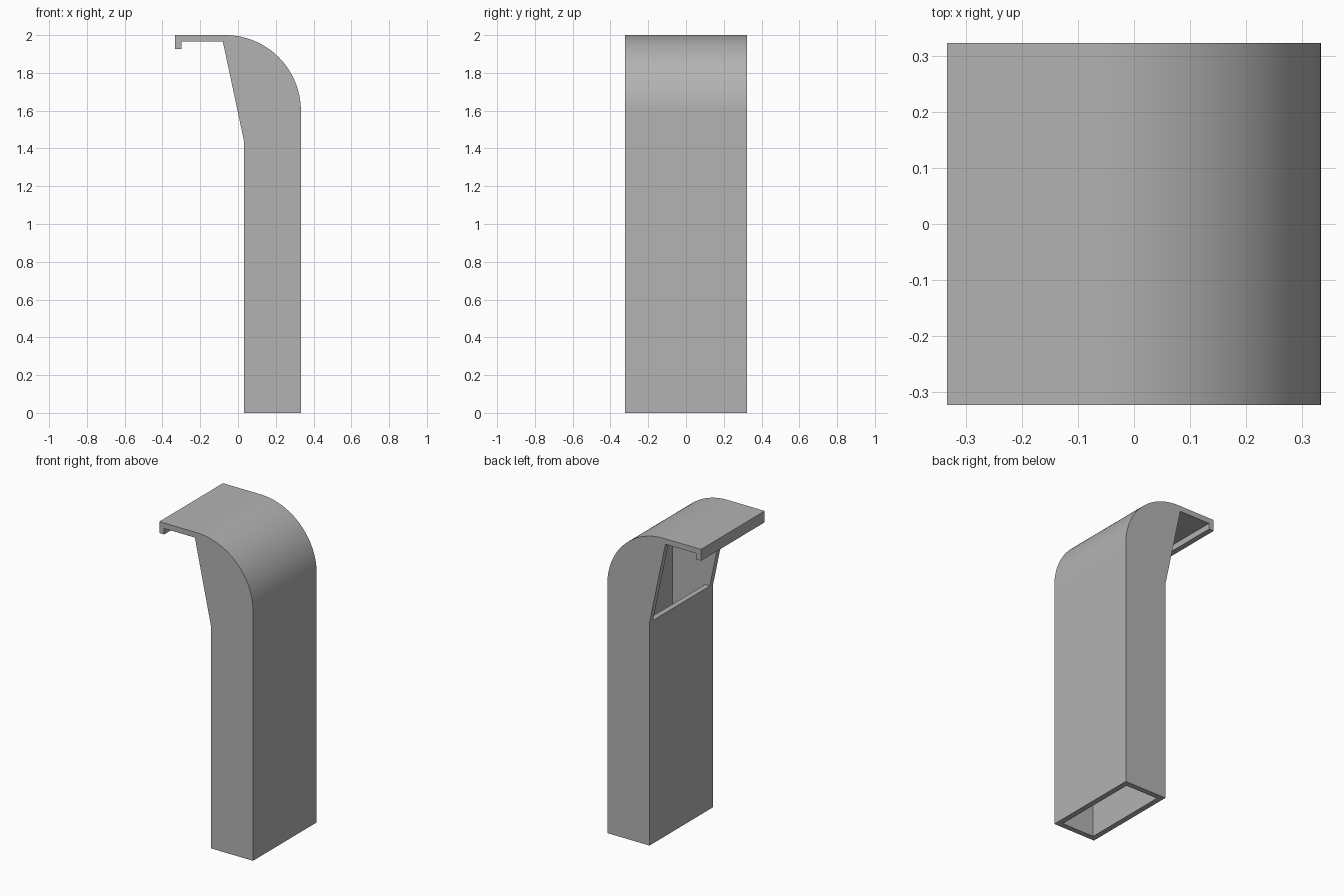
import bpy
import bmesh
from math import sin, cos, pi

if "Cube" in bpy.data.objects:
    bpy.data.objects.remove(bpy.data.objects["Cube"], do_unlink=True)

# Main dimensions
WALL = 0.035
HALF_WIDTH = 0.323
EDGE = 0.333            # outer x of the duct and of the hooked lip
HEIGHT = 2.0
RADIUS = 0.4            # rounded shoulder
PANEL_X = 0.033         # outer face of the rear panel
MOUTH_X, MOUTH_Z = -0.08, 1.433
LIP_DROP = 0.073

grey = bpy.data.materials.new("plain grey")
grey.use_nodes = True
colour = (0.45, 0.45, 0.45, 1)
grey.diffuse_color = colour
grey.node_tree.nodes["Principled BSDF"].inputs["Base Color"].default_value = colour


def shoulder(radius, steps=32):
    """Quarter arc from the vertical wall up to the flat roof."""
    cx, cz = EDGE - RADIUS, HEIGHT - RADIUS
    return [(cx + radius * cos(a), cz + radius * sin(a))
            for a in (pi / 2 * i / steps for i in range(steps + 1))]


def extrude_profile(name, profile, half_width):
    """Solid made by sweeping an x-z outline along y."""
    bm = bmesh.new()
    face = bm.faces.new([bm.verts.new((x, -half_width, z)) for x, z in profile])
    swept = bmesh.ops.extrude_face_region(bm, geom=[face])
    verts = [v for v in swept["geom"] if isinstance(v, bmesh.types.BMVert)]
    bmesh.ops.translate(bm, verts=verts, vec=(0, 2 * half_width, 0))
    bmesh.ops.recalc_face_normals(bm, faces=bm.faces)
    mesh = bpy.data.meshes.new(name)
    bm.to_mesh(mesh)
    bm.free()
    mesh.materials.append(grey)
    obj = bpy.data.objects.new(name, mesh)
    bpy.context.collection.objects.link(obj)
    return obj


# Duct body with rounded shoulder, overhanging roof and hooked lip
under = HEIGHT - WALL
body = [(PANEL_X, 0), (EDGE, 0)] + shoulder(RADIUS) + [
    (-EDGE, HEIGHT), (-EDGE, HEIGHT - LIP_DROP),
    (-EDGE + WALL, HEIGHT - LIP_DROP), (-EDGE + WALL, under),
    (MOUTH_X, under), (PANEL_X, MOUTH_Z)]
duct = extrude_profile("hooded_duct", body, HALF_WIDTH)

# Hollow passage, open at the base and at the sloping mouth
passage = [(PANEL_X + WALL, -0.1), (EDGE - WALL, -0.1)] + shoulder(RADIUS - WALL) + [
    (-0.2, under), (-0.2, MOUTH_Z), (PANEL_X + WALL, MOUTH_Z)]
cutter = extrude_profile("passage_cutter", passage, HALF_WIDTH - WALL)
cutter.hide_render = True

cut = duct.modifiers.new("hollow", 'BOOLEAN')
cut.operation = 'DIFFERENCE'
cut.solver = 'EXACT'
cut.object = cutter

bpy.ops.object.select_all(action='DESELECT')
duct.select_set(True)
bpy.context.view_layer.objects.active = duct
bpy.ops.object.modifier_apply(modifier=cut.name)
bpy.data.objects.remove(cutter, do_unlink=True)
bpy.ops.object.shade_smooth_by_angle(angle=pi / 6)
